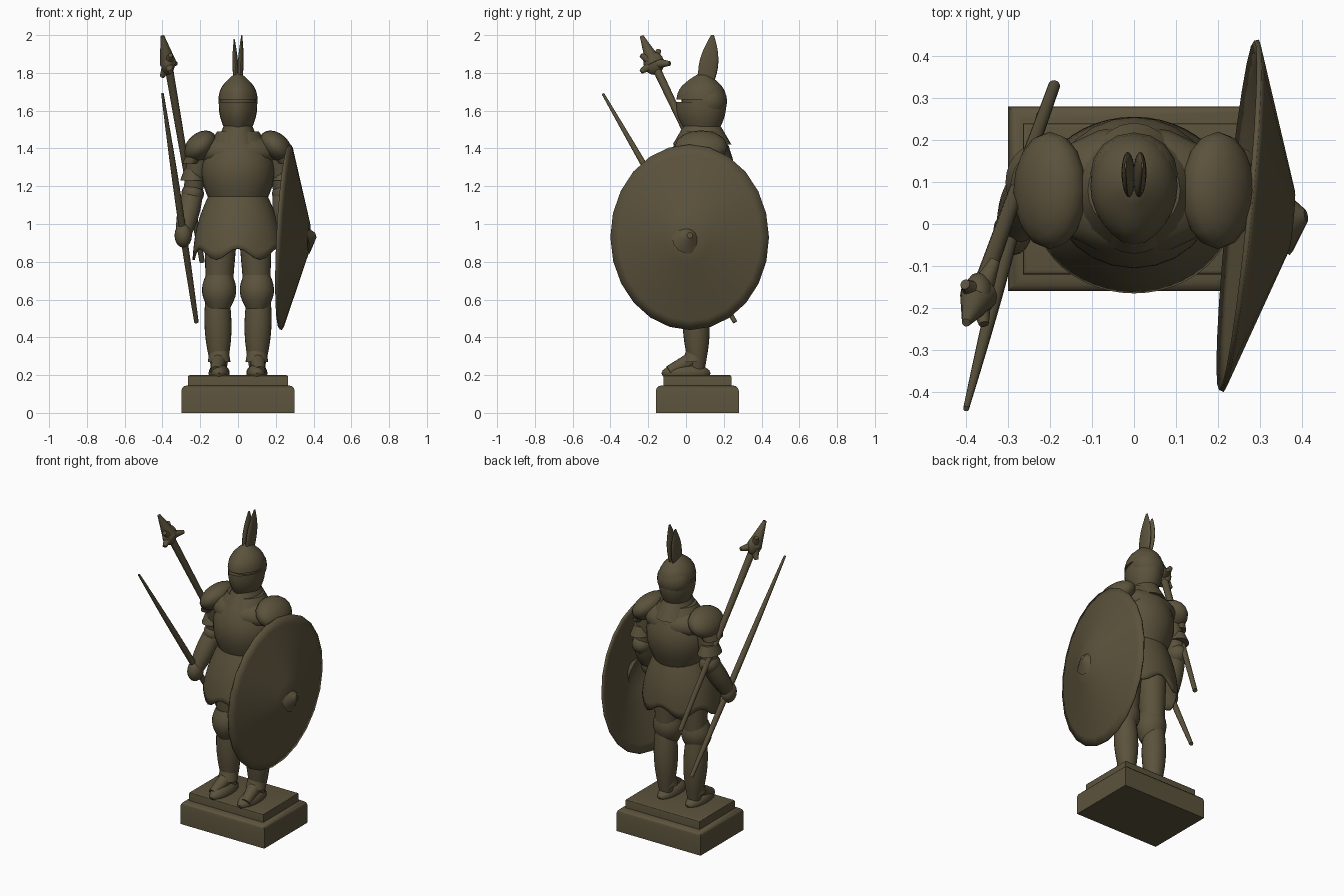
import bpy, bmesh, math
from mathutils import Vector, Matrix

cube = bpy.data.objects.get("Cube")
if cube:
    bpy.data.objects.remove(cube, do_unlink=True)

bronze = bpy.data.materials.new("dark_bronze")
bronze.use_nodes = True
colour = (0.105, 0.085, 0.045, 1)
bronze.diffuse_color = colour
bronze.node_tree.nodes["Principled BSDF"].inputs["Base Color"].default_value = colour


def finish(name, bm, angle=40):
    """Turn a bmesh into a named, smoothly shaded object."""
    bmesh.ops.recalc_face_normals(bm, faces=bm.faces)
    mesh = bpy.data.meshes.new(name)
    bm.to_mesh(mesh)
    bm.free()
    mesh.materials.append(bronze)
    obj = bpy.data.objects.new(name, mesh)
    bpy.context.collection.objects.link(obj)
    bpy.ops.object.select_all(action='DESELECT')
    obj.select_set(True)
    bpy.context.view_layer.objects.active = obj
    bpy.ops.object.shade_smooth_by_angle(angle=math.radians(angle))
    return obj


def taper(name, start, end, first, last, swell=0, shape=(1, 1), along=False,
          sides=24, steps=8, beak=0, scallop=0, hollow=False):
    """Tapered tube whose radius swells mid-way; along tilts its rings to the axis."""
    bm = bmesh.new()
    start, end = Vector(start), Vector(end)
    turn = Matrix.Identity(3)
    if along:
        turn = (end - start).to_track_quat('Z', 'Y').to_matrix()
    rings = []
    for step in range(steps + 1):
        t = step / steps
        radius = first + (last - first) * t + swell * math.sin(math.pi * t)
        ring = []
        for side in range(sides):
            a = math.tau * side / sides
            front = max(0, -math.sin(a)) ** 6
            offset = Vector((math.cos(a) * shape[0], math.sin(a) * shape[1] - beak * front, 0))
            offset *= radius
            offset.z = -scallop * math.cos(6 * a) * (1 - t) ** 3
            ring.append(bm.verts.new(start.lerp(end, t) + turn @ offset))
        rings.append(ring)
    for low, high in zip(rings, rings[1:]):
        for side in range(sides):
            after = (side + 1) % sides
            bm.faces.new((low[side], low[after], high[after], high[side]))
    bm.faces.new(rings[-1])
    if not hollow:
        bm.faces.new(rings[0])
    obj = finish(name, bm)
    if hollow:
        shell = obj.modifiers.new("plate_thickness", 'SOLIDIFY')
        shell.thickness = 0.012
        shell.offset = 0
    return obj


def rod(name, start, end, first, last, swell=0):
    """Round limb or shaft along any direction."""
    return taper(name, start, end, first, last, swell, along=True, sides=14)


def ball(name, centre, radii, tilt=0):
    bm = bmesh.new()
    bmesh.ops.create_uvsphere(bm, u_segments=16, v_segments=10, radius=1)
    bm.transform(Matrix.Translation(centre) @ Matrix.Rotation(tilt, 4, 'Y')
                 @ Matrix.Diagonal((*radii, 1)))
    return finish(name, bm)


def slab(name, base, height, width, depth, rounding):
    """Plinth step with softened upper edges."""
    bm = bmesh.new()
    bmesh.ops.create_cube(bm, size=1)
    upper = [e for e in bm.edges if all(v.co.z > 0 for v in e.verts)]
    bm.transform(Matrix.Translation((0, 0.06, base + height / 2))
                 @ Matrix.Diagonal((width, depth, height, 1)))
    bmesh.ops.bevel(bm, geom=upper, offset=rounding, segments=3,
                    profile=0.5, affect='EDGES')
    return finish(name, bm, 30)


slab("plinth_base", 0, 0.145, 0.6, 0.44, 0.03)
slab("plinth_step", 0.13, 0.07, 0.53, 0.36, 0.01)

# Parts that match on both sides
hands = {"left": (0.24, 0.03, 1), "right": (-0.29, -0.02, 0.94)}
for side, hand in hands.items():
    s = math.copysign(1, hand[0])
    leg = 0.1 * s

    # Leg armour
    taper(side + "_thigh", (leg, 0.05, 0.65), (leg * 0.9, 0.05, 1), 0.07, 0.09)
    taper(side + "_knee_plate", (leg, 0.03, 0.55), (leg, 0.04, 0.73), 0.055, 0.07, 0.028)
    taper(side + "_shin", (leg, 0.06, 0.22), (leg * 1.1, 0.05, 0.64), 0.037, 0.06, 0.022)
    taper(side + "_ankle_cuff", (leg, 0.04, 0.27), (leg, 0.05, 0.33), 0.06, 0.05)
    ball(side + "_foot", (leg, 0, 0.21), (0.056, 0.13, 0.05))
    rod(side + "_instep", (leg, 0.05, 0.29), (leg * 1.15, -0.09, 0.22), 0.045, 0.03)

    # Arm armour, down to the hand
    shoulder = Vector((0.2 * s, 0.08, 1.41))
    elbow = Vector((0.24 * s, 0.1, 1.16))
    ball(side + "_pauldron", shoulder, (0.1, 0.14, 0.07), 0.75 * s)
    taper(side + "_pauldron_rim", (0.25 * s, 0.08, 1.32), shoulder, 0.045, 0.06,
          shape=(1, 1.8))
    rod(side + "_upper_arm", shoulder, elbow, 0.07, 0.05)
    rod(side + "_forearm", elbow, hand, 0.055, 0.04, 0.01)
    ball(side + "_elbow_plate", elbow, (0.06, 0.07, 0.06))
    taper(side + "_elbow_flare", elbow + Vector((0, 0, 0.07)), elbow + Vector((0, 0, 0.13)),
          0.066, 0.045, shape=(1, 1.3))
    ball(side + "_hand", hand, (0.046, 0.055, 0.065))

    # Pointed crest on the helmet
    taper(side + "_plume", (0.01 * s, 0.105, 1.74), (0.02 * s, 0.14, 1.99 + 0.01 * s),
          0.04, 0.008, 0.025, shape=(0.3, 1))

# Body armour
taper("skirt", (0, 0.045, 0.84), (0, 0.06, 1.14), 0.235, 0.155, 0.016, shape=(1, 0.87),
      sides=48, scallop=0.03, hollow=True)
taper("breastplate", (0, 0.07, 1.12), (0, 0.08, 1.49), 0.15, 0.11, 0.065, shape=(1, 0.92))
ball("shoulder_yoke", (0, 0.08, 1.38), (0.22, 0.155, 0.1))
taper("collar", (0, 0.085, 1.42), (0, 0.085, 1.52), 0.12, 0.075, shape=(1, 1.3))

# Helmet with a ridged visor and an eye slot across the front
neck, brow, crown = [Vector((0, 0.09, z)) for z in (1.5, 1.645, 1.8)]
slot = Vector((0, 0, 0.015))
taper("helmet_visor", neck, brow, 0.07, 0.102, 0.01, shape=(1, 1.2), beak=0.2)
taper("eye_slot", brow - slot, brow + slot, 0.095, 0.095, shape=(1, 1.2))
ball("helmet_back", (0, 0.12, 1.65), (0.104, 0.098, 0.1))
taper("helmet_dome", brow + slot, crown, 0.104, 0.012, 0.025, shape=(1, 1.2), beak=0.15)

# Sword in the right hand
rod("sword", (-0.22, 0.26, 0.48), (-0.4, -0.44, 1.69), 0.012, 0.007, 0.009)

# Spiked mace behind the right shoulder
mace = Vector((-0.37, -0.17, 1.85))
rod("mace_shaft", (-0.19, 0.33, 0.8), mace, 0.014, 0.022)
ball("mace_head", mace, (0.036, 0.055, 0.06))
rod("mace_point", mace, mace + Vector((-0.03, -0.065, 0.145)), 0.045, 0.01)
for i in range(5):
    a = math.tau * i / 5
    flare = Vector((0.04 * math.cos(3 * a), 0.085 * math.cos(a), 0.075 * math.sin(a)))
    rod("mace_spike", mace, mace + flare, 0.032, 0.012)

# Conical round shield with a pointed boss, carried on the left arm
rim = Vector((0.25, 0.02, 0.93))
axis = Vector((1, -0.1, -0.05))
hub = rim + axis * 0.12
taper("shield", rim, hub, 1, 0.17, shape=(0.42, 0.49), along=True, hollow=True)
rod("shield_boss", hub - axis * 0.015, (0.41, 0.02, 0.94), 0.085, 0.015)
rod("shield_grip", rim + Vector((0, 0, -0.1)), rim + Vector((0, 0, 0.2)), 0.016, 0.016)
